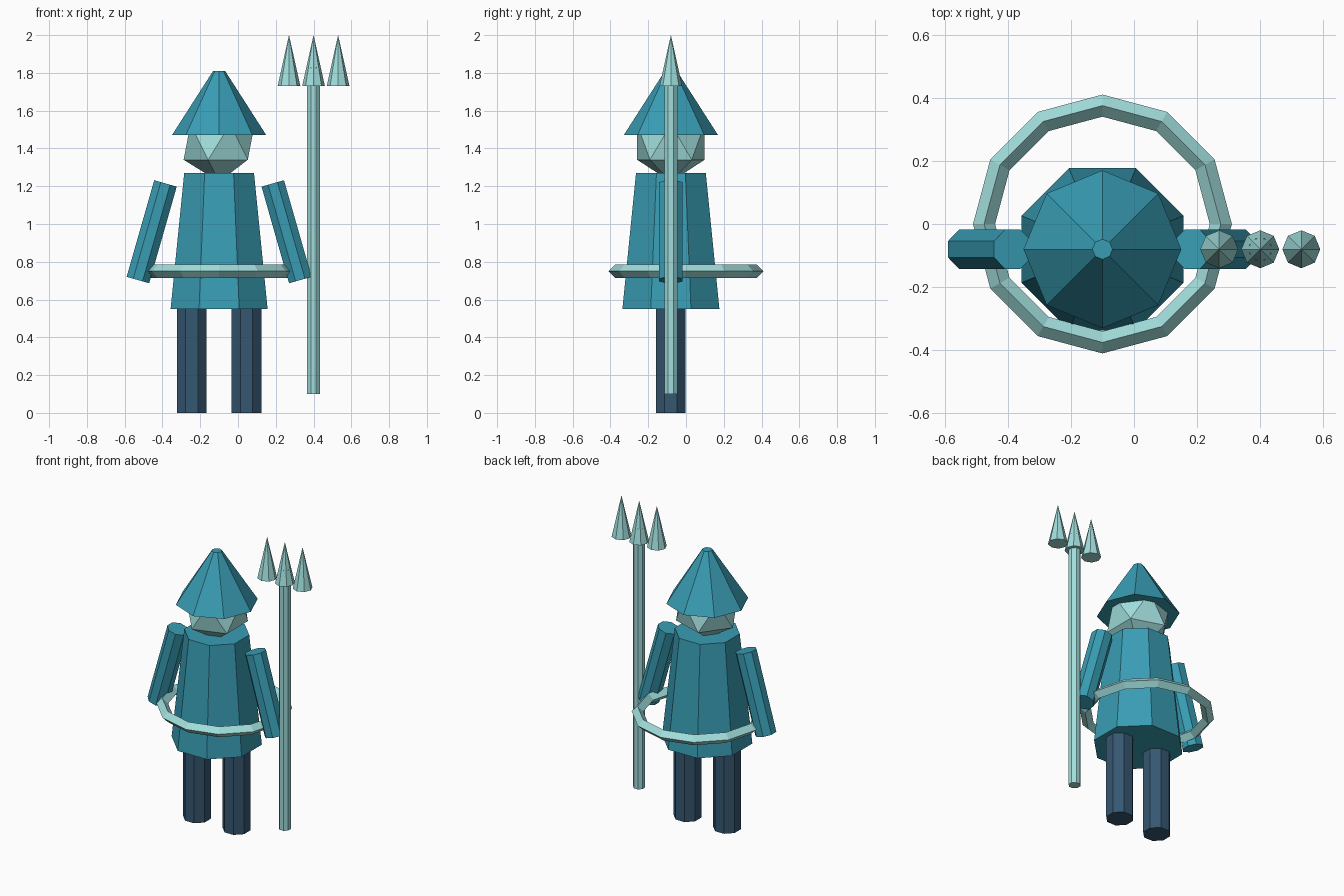
import bpy, bmesh
from math import pi, sin, cos
from mathutils import Matrix

if "Cube" in bpy.data.objects:
    bpy.data.objects.remove(bpy.data.objects["Cube"])

CX, CY = -0.10, -0.08   # axis of the figure


def material(name, rgb):
    m = bpy.data.materials.new(name)
    m.diffuse_color = (*rgb, 1)
    m.use_nodes = True
    m.node_tree.nodes["Principled BSDF"].inputs["Base Color"].default_value = m.diffuse_color
    return m


TEAL = material("teal", (0.040, 0.335, 0.456))
AQUA = material("pale_aqua", (0.355, 0.730, 0.716))
NAVY = material("navy", (0.036, 0.095, 0.165))


def prism(name, x, y, z0, z1, r0, r1, mat, flat=False, tilt=0.0):
    """Eight-sided cone or cylinder; flat turns a face, not a corner, forward."""
    bm = bmesh.new()
    turn = Matrix.Rotation(pi / 8 if flat else 0, 4, 'Z')
    bmesh.ops.create_cone(bm, cap_ends=True, segments=8, radius1=r0,
                          radius2=r1, depth=z1 - z0, matrix=turn)
    bmesh.ops.remove_doubles(bm, verts=bm.verts, dist=1e-5)
    mesh = bpy.data.meshes.new(name)
    bm.to_mesh(mesh)
    bm.free()
    mesh.materials.append(mat)
    ob = bpy.data.objects.new(name, mesh)
    ob.location = (x, y, (z0 + z1) / 2)
    ob.rotation_euler = (0, tilt, 0)
    bpy.context.collection.objects.link(ob)
    return ob


# robe and hat
prism("robe", CX, CY, 0.55, 1.27, 0.278, 0.20, TEAL, flat=True)
prism("hat", CX, CY, 1.47, 1.81, 0.25, 0.032, TEAL)

# faceted head
bpy.ops.mesh.primitive_ico_sphere_add(subdivisions=1, radius=0.21,
                                      location=(CX, CY, 1.434))
head = bpy.context.object
head.name = "head"
head.data.materials.append(AQUA)

# legs and outward-leaning arms
for side, s in (("left", -1), ("right", 1)):
    prism(side + "_leg", CX + s * 0.145, CY, 0.0, 0.60, 0.085, 0.085, NAVY, flat=True)
    prism(side + "_arm", CX + s * 0.357, CY, 0.693, 1.225, 0.067, 0.067,
          TEAL, flat=True, tilt=-s * 0.278)

# hoop around the waist, diamond section
bpy.ops.mesh.primitive_torus_add(major_segments=12, minor_segments=4,
                                 major_radius=0.375, minor_radius=0.035,
                                 location=(CX, 0, 0.75))
hoop = bpy.context.object
hoop.name = "waist_hoop"
hoop.data.materials.append(AQUA)

# three-pointed spear
prism("spear_shaft", 0.40, CY, 0.10, 1.83, 0.037, 0.037, AQUA, flat=True)
for i, x in enumerate((0.27, 0.40, 0.53)):
    prism(f"spear_point_{i + 1}", x, CY, 1.73, 2.0, 0.06, 0.0, AQUA)
